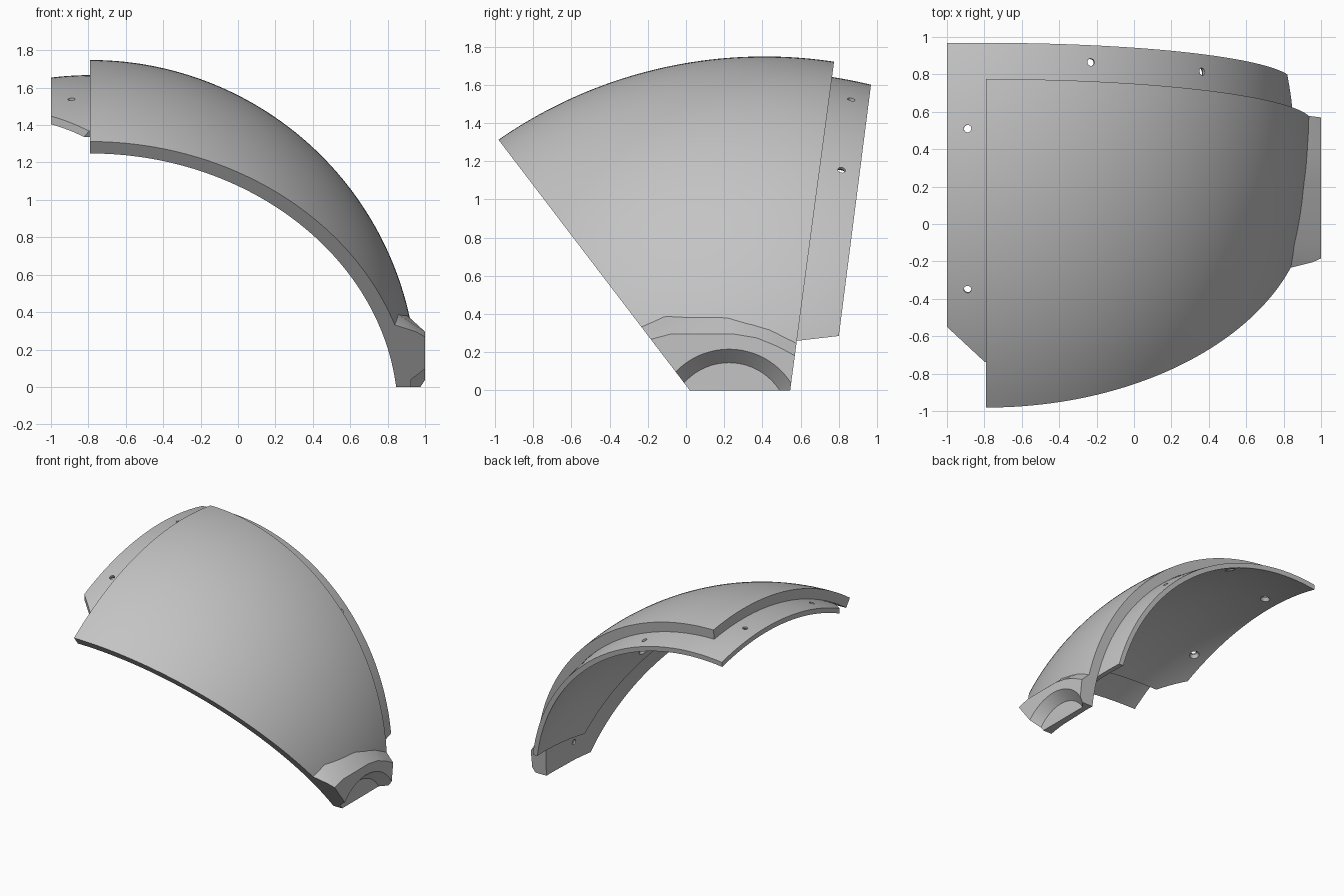
import bpy, bmesh
from math import sin, cos, sqrt, asin, radians, pi
from mathutils import Vector, Matrix

old = bpy.data.objects.get("Cube")
if old:
    bpy.data.objects.remove(old, do_unlink=True)

grey = bpy.data.materials.new("plain grey")
grey.use_nodes = True
grey.diffuse_color = (0.55, 0.55, 0.55, 1)
grey.node_tree.nodes["Principled BSDF"].inputs["Base Color"].default_value = (0.55, 0.55, 0.55, 1)

AXIS_X = -0.79                  # the dome turns about a y-axis line here
ARC_Y, ARC_Z, ARC_R = 0.41, -0.69, 2.438
SHELL, LINER = 0.08, 0.04       # thicknesses


def profile(y, depth):
    return ARC_Z + sqrt((ARC_R - depth) ** 2 - (y - ARC_Y) ** 2)


def finish(bm, name):
    bmesh.ops.recalc_face_normals(bm, faces=bm.faces)
    me = bpy.data.meshes.new(name)
    bm.to_mesh(me)
    bm.free()
    me.materials.append(grey)
    ob = bpy.data.objects.new(name, me)
    bpy.context.collection.objects.link(ob)
    return ob


def trim(bm, planes):
    """Cut away the side each normal points to and cap the cut."""
    for co, no in planes:
        geom = bm.verts[:] + bm.edges[:] + bm.faces[:]
        cut = bmesh.ops.bisect_plane(bm, geom=geom, dist=1e-5, plane_co=co,
                                     plane_no=no, clear_outer=True)["geom_cut"]
        edges = [e for e in cut if isinstance(e, bmesh.types.BMEdge)]
        bmesh.ops.holes_fill(bm, edges=edges, sides=0)


def dome(name, outer, inner, planes):
    """Thick band turned about the y axis, then trimmed."""
    bm = bmesh.new()
    n, start, sweep = 56, radians(-20), radians(115)
    ys = [-1.15 + 2.3 * i / n for i in range(n + 1)]
    loop = [(y, profile(y, outer)) for y in ys] + [(y, profile(y, inner)) for y in reversed(ys)]
    vs = [bm.verts.new((AXIS_X + r * sin(start), y, r * cos(start))) for y, r in loop]
    es = [bm.edges.new((vs[i - 1], vs[i])) for i in range(len(vs))]
    bmesh.ops.spin(bm, geom=vs + es, cent=(AXIS_X, 0, 0), axis=(0, 1, 0),
                   angle=sweep, steps=80)
    trim(bm, planes)
    return finish(bm, name)


def carve(ob, cutters):
    for c in cutters:
        m = ob.modifiers.new("cut", "BOOLEAN")
        m.operation, m.solver, m.object = "DIFFERENCE", "EXACT", c
    bpy.context.view_layer.update()
    dg = bpy.context.evaluated_depsgraph_get()
    me = bpy.data.meshes.new_from_object(ob.evaluated_get(dg))
    ob.modifiers.clear()
    ob.data = me


def cones(name, specs):
    """Cutter of cones: base point, direction, base radius, end radius, length."""
    bm = bmesh.new()
    for base, d, r1, r2, length in specs:
        d = Vector(d).normalized()
        mat = Matrix.Translation(Vector(base) + d * length / 2) @ \
            d.to_track_quat("Z", "Y").to_matrix().to_4x4()
        bmesh.ops.create_cone(bm, cap_ends=True, segments=64 if r1 > 0.1 else 24,
                              radius1=r1, radius2=r2, depth=length, matrix=mat)
    ob = finish(bm, name)
    ob.hide_render = True
    return ob


front_no = Vector((0, -1.31, -1))
back_no = Vector((0, 1, -0.1336))
front_cut = ((0, 0.02, 0), front_no)
back_cut = ((0, 0.58, 0.26), back_no)
floor_cut = ((0, 0, 0), (0, 0, -1))

# Outer shell
shell = dome("outer_shell", 0, SHELL, [
    ((AXIS_X, 0, 0), (-1, 0, 0)), floor_cut, front_cut, back_cut])

# Inner liner with the joining lips
liner = dome("joining_liner", SHELL + 0.001, SHELL + LINER, [
    ((-1, 0, 0), (-1, 0, 0)),
    ((0, 0.585, 0.26), (0, 0.116, -1)),
    ((0, 0.305, 0), front_no),
    ((0, 0.8, 0.285), (0, 1, -0.128)),
    ((-1, -0.55, 0), (-0.195, -0.21, 0))])

# Pivot boss on the side: a loft from the shell to the outer face
back_loop = [(0.8, -0.27, 0.33), (0.84, -0.1, 0.4), (0.89, 0.22, 0.395), (0.89, 0.35, 0.37),
             (0.89, 0.47, 0.34), (0.88, 0.62, 0.28), (0.88, 0.62, -0.02), (0.86, -0.02, -0.02)]
face_loop = [(-0.25, 0.25), (-0.08, 0.295), (0.25, 0.295), (0.37, 0.275),
             (0.48, 0.23), (0.62, 0.155), (0.62, -0.02), (-0.02, -0.02)]
bm = bmesh.new()
a = [bm.verts.new(p) for p in back_loop]
b = [bm.verts.new((1, y, z)) for y, z in face_loop]
bm.faces.new(a)
bm.faces.new(b)
for i in range(len(a)):
    bm.faces.new((a[i - 1], a[i], b[i], b[i - 1]))
bmesh.ops.triangulate(bm, faces=bm.faces[:])
trim(bm, [floor_cut, front_cut, back_cut])
boss = finish(bm, "pivot_boss")

# Conical recess in the boss and a blind hole behind it
recess = cones("recess_cutter", [((0.925, 0.225, -0.17), (1, 0, 0), 0.315, 0.457, 0.15)])
blind = cones("blind_hole_cutter", [((0.8, 0.21, 0.15), (1, 0, 0), 0.02, 0.02, 0.1)])

# Countersunk screw holes in the liner
pins, sinks = [], []
for x, y in [(-0.89, 0.51), (-0.89, -0.35), (-0.23, 0.865), (0.365, 0.815), (0.55, -0.2)]:
    r = profile(y, SHELL)
    t = asin((x - AXIS_X) / r)
    p = Vector((x, y, r * cos(t)))
    up = r - ARC_Z
    d = Vector((up * sin(t), y - ARC_Y, up * cos(t))).normalized()
    pins.append((p - d * 0.1, d, 0.02, 0.02, 0.2))
    sinks.append((p - d * 0.06, d, 0.052, 0.016, 0.05))
pin_cut = cones("pin_cutter", pins)
sink_cut = cones("countersink_cutter", sinks)

carve(shell, [recess, blind])
carve(boss, [recess])
carve(liner, [pin_cut, sink_cut])
for c in (recess, blind, pin_cut, sink_cut):
    bpy.data.objects.remove(c, do_unlink=True)

# Smooth curved skins, sharp rims
for ob in (shell, liner, boss):
    bpy.ops.object.select_all(action="DESELECT")
    ob.select_set(True)
    bpy.context.view_layer.objects.active = ob
    bpy.ops.object.shade_smooth_by_angle(angle=radians(25))
